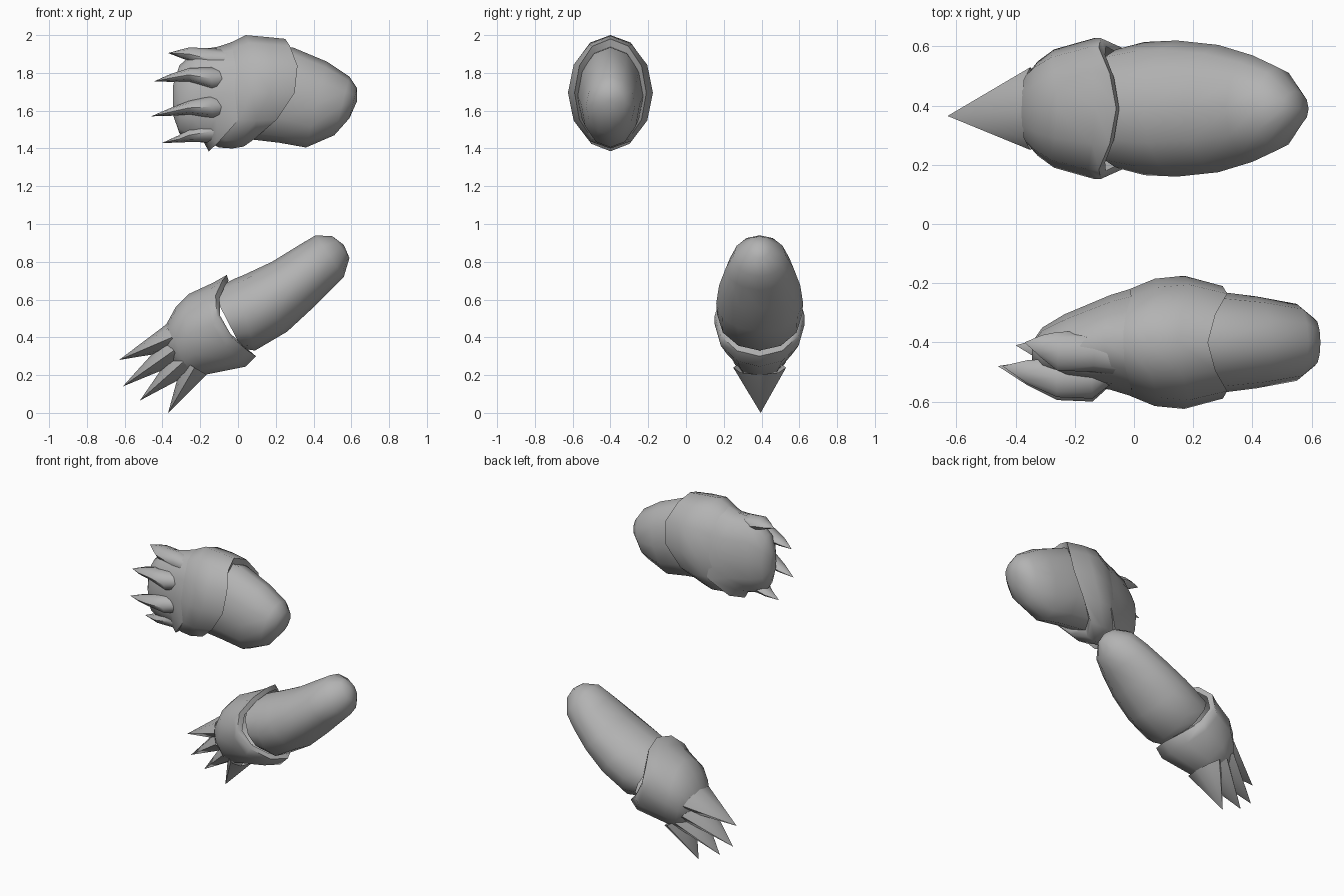
import bpy, bmesh, math
from mathutils import Vector

grey = bpy.data.materials.new("grey")
grey.diffuse_color = (0.45, 0.45, 0.45, 1)


def finish(name, bm, angle):
    bmesh.ops.remove_doubles(bm, verts=bm.verts, dist=0.0005)
    bmesh.ops.recalc_face_normals(bm, faces=bm.faces)
    me = bpy.data.meshes.new(name)
    bm.to_mesh(me)
    bm.free()
    ob = bpy.data.objects.new(name, me)
    bpy.context.collection.objects.link(ob)
    me.materials.append(grey)
    bpy.ops.object.select_all(action='DESELECT')
    ob.select_set(True)
    bpy.context.view_layer.objects.active = ob
    bpy.ops.object.shade_smooth_by_angle(angle=math.radians(angle))


def skin(bm, rings):
    for a, b in zip(rings, rings[1:]):
        n = len(a)
        for i in range(n):
            bm.faces.new((a[i], a[(i + 1) % n], b[(i + 1) % n], b[i]))


def loft(name, rings, n=12):
    """Ring: top x, top z, bottom x, bottom z, half width, centre y, side shift in x."""
    bm = bmesh.new()
    loops = []
    for tx, tz, bx, bz, w, y, shift in rings:
        loop = []
        for i in range(n):
            a = 2 * math.pi * i / n
            c, s = math.cos(a), math.sin(a)
            loop.append(bm.verts.new(((tx + bx) / 2 + (tx - bx) / 2 * c + shift * s * s,
                                      y + w * s,
                                      (tz + bz) / 2 + (tz - bz) / 2 * c)))
        loops.append(loop)
    skin(bm, loops)
    finish(name, bm, 70)


def claw(name, path, n=8):
    """Path point: x, y, z, half width in y, half thickness in the x-z plane."""
    bm = bmesh.new()
    a, b = Vector(path[0][:3]), Vector(path[-1][:3])
    d = b - a
    side = Vector((-d.z, 0, d.x)).normalized()
    loops = []
    for x, y, z, w, t in path:
        loops.append([bm.verts.new(Vector((x, y, z))
                                   + side * t * math.cos(2 * math.pi * i / n)
                                   + Vector((0, w, 0)) * math.sin(2 * math.pi * i / n))
                      for i in range(n)])
    skin(bm, loops)
    finish(name, bm, 60)


# Lower limb: forearm, hand with flared cuff edge, four fanned claws
Y = 0.39
loft("lower_forearm", [
    (-0.14, 0.65, 0.02, 0.34, 0.20, Y, 0),
    (-0.02, 0.71, 0.09, 0.33, 0.225, Y, 0),
    (0.03, 0.73, 0.26, 0.43, 0.23, Y, 0),
    (0.18, 0.80, 0.39, 0.55, 0.215, Y, 0),
    (0.31, 0.88, 0.49, 0.65, 0.18, Y, 0),
    (0.41, 0.94, 0.56, 0.72, 0.14, Y, 0),
    (0.50, 0.935, 0.59, 0.82, 0.06, Y, 0),
    (0.56, 0.89, 0.56, 0.89, 0, Y, 0)])
loft("lower_hand", [
    (-0.05, 0.70, 0.06, 0.33, 0.21, Y, -0.10),
    (-0.06, 0.73, 0.095, 0.30, 0.238, Y, -0.13),
    (-0.13, 0.69, 0.04, 0.245, 0.238, Y, -0.09),
    (-0.26, 0.63, -0.16, 0.205, 0.20, Y, -0.06),
    (-0.33, 0.56, -0.24, 0.18, 0.16, Y, -0.04),
    (-0.39, 0.45, -0.30, 0.21, 0.11, Y, -0.02),
    (-0.40, 0.33, -0.40, 0.33, 0, Y, 0)])
for i, (bx, bz, tx, tz) in enumerate([(-0.35, 0.40, -0.63, 0.28), (-0.34, 0.33, -0.61, 0.14),
                                      (-0.29, 0.27, -0.52, 0.065), (-0.23, 0.24, -0.37, 0.0)]):
    claw(f"lower_claw_{i + 1}", [(bx, Y, bz, 0.14, 0.075), (tx, 0.365 + 0.01 * i, tz, 0, 0)])

# Upper limb: forearm, wide cuff, closed hand
Y = -0.40
loft("upper_forearm", [
    (0.05, 1.95, 0.05, 1.45, 0.17, Y, 0),
    (0.29, 1.935, 0.22, 1.43, 0.175, Y, 0),
    (0.47, 1.86, 0.36, 1.405, 0.155, Y, 0),
    (0.59, 1.78, 0.51, 1.47, 0.13, Y, 0),
    (0.63, 1.72, 0.59, 1.56, 0.08, Y, 0),
    (0.63, 1.65, 0.63, 1.65, 0, Y, 0)])
loft("upper_cuff", [
    (0.24, 1.93, 0.05, 1.45, 0.165, Y, 0.12),
    (0.25, 1.98, 0.03, 1.41, 0.19, Y, 0.16),
    (0.15, 1.99, -0.03, 1.40, 0.225, Y, 0.11),
    (0.04, 2.00, -0.10, 1.405, 0.215, Y, 0.10),
    (-0.04, 1.96, -0.13, 1.42, 0.18, Y, 0.07)])
loft("upper_hand", [
    (0.02, 1.97, -0.12, 1.42, 0.18, Y, 0.10),
    (0.03, 1.985, -0.155, 1.385, 0.205, Y, 0.13),
    (-0.10, 1.94, -0.18, 1.43, 0.16, Y, 0.06),
    (-0.22, 1.92, -0.25, 1.44, 0.115, Y - 0.02, 0),
    (-0.31, 1.84, -0.31, 1.48, 0.08, Y - 0.03, 0),
    (-0.345, 1.73, -0.345, 1.58, 0.03, Y - 0.03, 0),
    (-0.345, 1.66, -0.345, 1.66, 0, Y - 0.03, 0)])

# Fingers bulge to the front and taper into claws
for i, (bz, mz, tx, tz, my, ty) in enumerate([
        (1.87, 1.90, -0.37, 1.905, -0.43, -0.40),
        (1.77, 1.79, -0.445, 1.755, -0.52, -0.48),
        (1.62, 1.615, -0.46, 1.57, -0.53, -0.48),
        (1.49, 1.47, -0.40, 1.43, -0.44, -0.41)]):
    claw(f"upper_claw_{i + 1}", [
        (-0.04, Y - 0.05, bz, 0.06, 0.05),
        (-0.14, my, bz, 0.07, 0.06),
        (-0.26, my, mz, 0.065, 0.035),
        (-0.36 if tx < -0.41 else -0.31, (my + ty) / 2, (mz + tz) / 2, 0.04, 0.02),
        (tx, ty, tz, 0, 0)])
